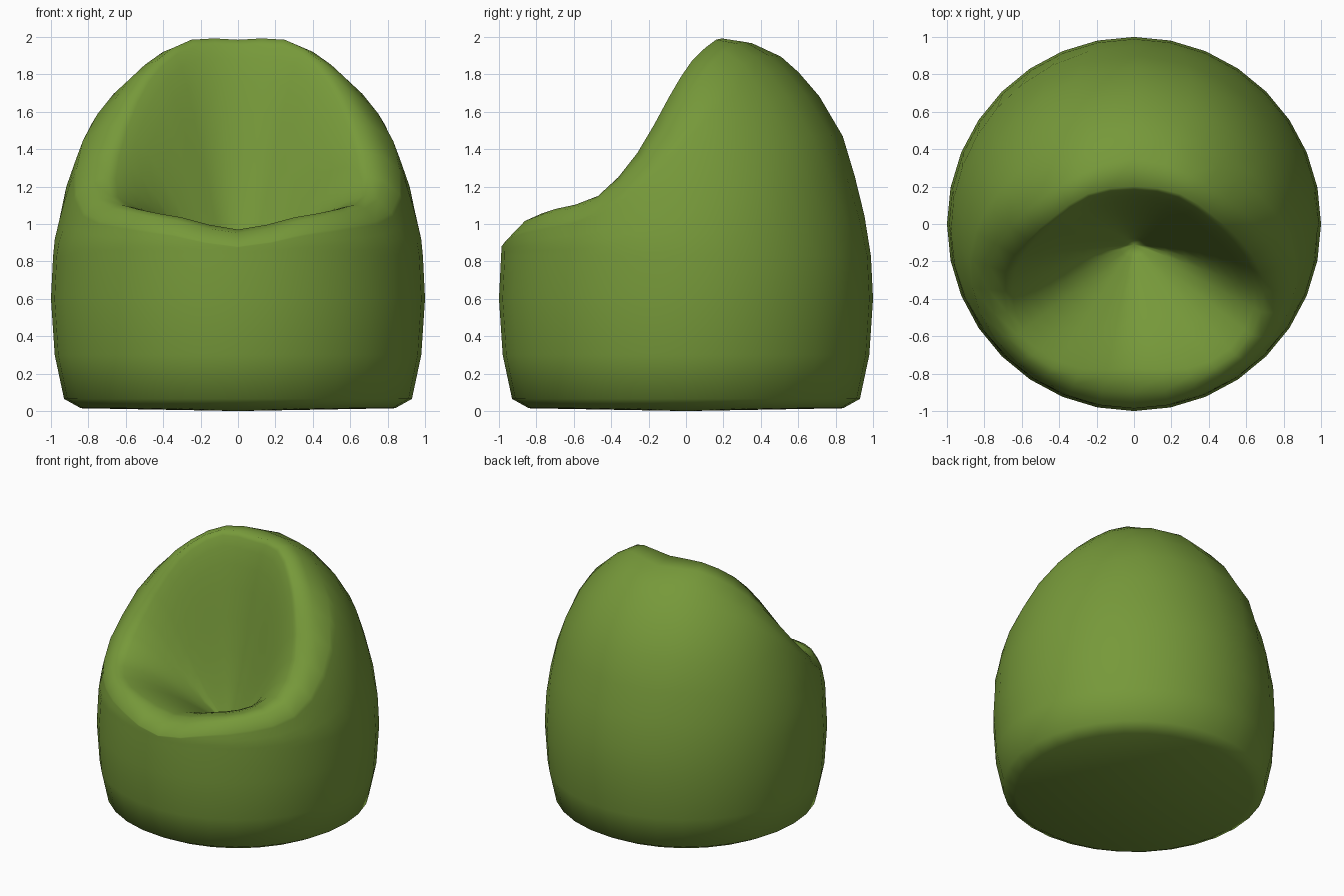
import bpy, bmesh, math
from mathutils import Vector

if "Cube" in bpy.data.objects:
    bpy.data.objects.remove(bpy.data.objects["Cube"])

SIDES = 32
# outer egg profile: height, radius, shift of the axis towards the back
EGG = [(0.015, 0.84, 0), (0.065, 0.93, 0), (0.3, 0.98, 0), (0.6, 1.0, 0), (0.9, 0.985, 0),
       (1.18, 0.925, 0), (1.48, 0.82, 0.015), (1.68, 0.695, 0.02), (1.86, 0.51, 0.05),
       (1.98, 0.30, 0.08), (2.0, 0.15, 0.1)]
# crest of the rim, front centre round the right side to back centre
RIM = [Vector(p) for p in [(0, -0.81, 0.97), (0.30, -0.81, 1.035), (0.54, -0.70, 1.08),
       (0.68, -0.47, 1.15), (0.68, -0.26, 1.38), (0.57, -0.09, 1.68),
       (0.44, 0.03, 1.87), (0.25, 0.16, 1.985), (0, 0.2, 1.985)]]
PIT = Vector((0, -0.11, 0.62))


def mirror(p):
    return Vector((-p.x, p.y, p.z))


def rim_at(u):
    """Catmull-Rom point on the rim, u from 0 (front) to 8 (back)."""
    pts = [mirror(RIM[1])] + RIM + [mirror(RIM[-2])]
    i = min(int(u), 7)
    t = u - i
    a, b, c, d = pts[i:i + 4]
    return 0.5 * (2 * b + (c - a) * t + (2 * a - 5 * b + 4 * c - d) * t * t
                  + (3 * b - a - 3 * c + d) * t ** 3)


def egg(z, ang):
    """Point on the egg at height z, angle measured from the front."""
    for (z0, r0, c0), (z1, r1, c1) in zip(EGG, EGG[1:]):
        if z <= z1:
            break
    t = (z - z0) / (z1 - z0)
    r, c = r0 + (r1 - r0) * t, c0 + (c1 - c0) * t
    return Vector((r * math.sin(ang), c - r * math.cos(ang), z))


def column(i):
    """Section from the base, up the outside, over the rim and into the seat."""
    base = i * 2 * math.pi / SIDES
    crest = rim_at(i / 2)
    rim_ang = math.atan2(crest.x, 0.07 - crest.y) if 0 < i < 16 else base
    pts = [egg(z, base) for z in (0.015, 0.065, 0.3, 0.6, 0.83)]
    top = crest.z - 0.09
    for t in (0.2, 0.4, 0.6, 0.8, 0.92, 1):
        ang = base + (rim_ang - base) * 0.5 * t
        pts.append(egg(0.83 + (top - 0.83) * t, ang))
    pts.append(pts[-1].lerp(crest, 0.5) + Vector((0, 0, 0.026)))
    pts.append(crest)
    # inside: a curve that rolls over the front lip and hangs softly down the back
    k = min(1, max(0, (crest.z - 1.05) / 0.3))
    drop = crest.z - PIT.z
    c1 = crest.lerp(PIT, 0.25 + 0.07 * k)
    c2 = crest.lerp(PIT, 0.59 - 0.07 * k)
    c1.z = PIT.z + drop * (0.97 - 0.05 * k)
    c2.z = PIT.z + drop * (0.63 - 0.33 * k)
    for t in (0.07, 0.16, 0.27, 0.39, 0.52, 0.66, 0.8, 0.92):
        s = 1 - t
        pts.append(crest * s ** 3 + c1 * 3 * s * s * t + c2 * 3 * s * t * t + PIT * t ** 3)
    return pts


half = [column(i) for i in range(SIDES // 2 + 1)]
columns = half + [[mirror(p) for p in c] for c in half[-2:0:-1]]

# bean bag body
bm = bmesh.new()
grid = [[bm.verts.new(p) for p in c] for c in columns]
bottom, pit = bm.verts.new((0, 0, 0)), bm.verts.new(PIT)
for a, b in zip(grid, grid[1:] + grid[:1]):
    for j in range(len(a) - 1):
        bm.faces.new((a[j], b[j], b[j + 1], a[j + 1]))
    bm.faces.new((b[0], a[0], bottom))
    bm.faces.new((a[-1], b[-1], pit))
bmesh.ops.recalc_face_normals(bm, faces=bm.faces[:])
for f in bm.faces:
    f.smooth = True
mesh = bpy.data.meshes.new("bean_bag_seat")
bm.to_mesh(mesh)
bm.free()
green = bpy.data.materials.new("olive green fabric")
green.diffuse_color = (0.182, 0.318, 0.042, 1)
green.use_nodes = True
green.node_tree.nodes["Principled BSDF"].inputs["Base Color"].default_value = green.diffuse_color
mesh.materials.append(green)
bpy.context.collection.objects.link(bpy.data.objects.new("bean_bag_seat", mesh))
